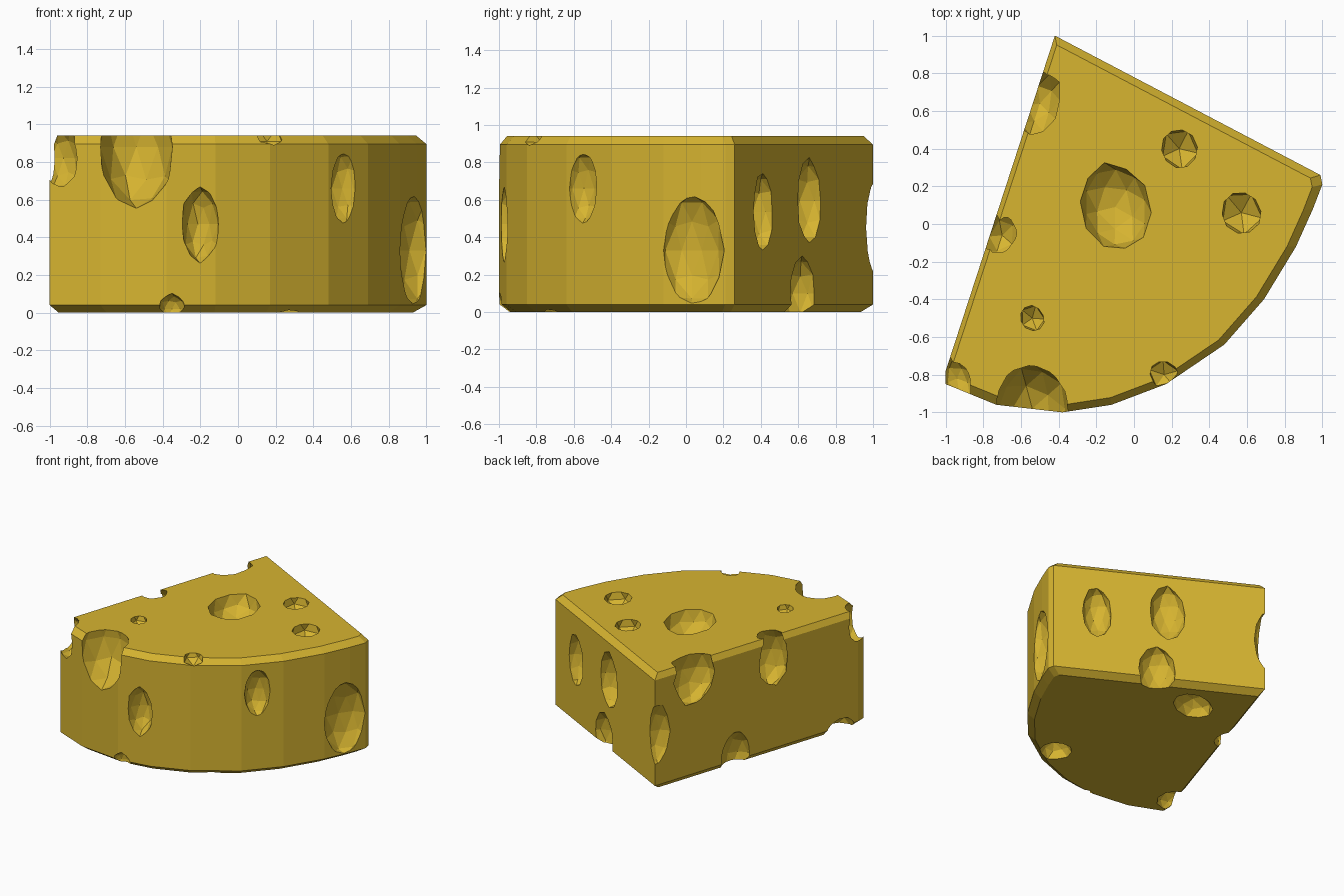
import bpy
import bmesh
import math
import random
from mathutils import Matrix, Vector

random.seed(4)

default_cube = bpy.data.objects.get("Cube")
if default_cube:
    bpy.data.objects.remove(default_cube, do_unlink=True)

# Single cheese colour
colour = (0.68, 0.46, 0.03, 1)
cheese = bpy.data.materials.new("cheese yellow")
cheese.use_nodes = True
cheese.diffuse_color = colour
shader = next(n for n in cheese.node_tree.nodes if n.type == "BSDF_PRINCIPLED")
shader.inputs["Base Color"].default_value = colour


def link_mesh(name, bm):
    """Turn a bmesh into a scene object with the cheese material."""
    bmesh.ops.recalc_face_normals(bm, faces=bm.faces)
    mesh = bpy.data.meshes.new(name)
    bm.to_mesh(mesh)
    bm.free()
    mesh.materials.append(cheese)
    obj = bpy.data.objects.new(name, mesh)
    bpy.context.scene.collection.objects.link(obj)
    return obj


def loft(name, outline, levels):
    """Stack scaled copies of an outline, each level being (height, scale)."""
    bm = bmesh.new()
    centre = Vector((-0.2, -0.1))
    rings = []
    for height, scale in levels:
        flat = [centre + (Vector(p) - centre) * scale for p in outline]
        rings.append([bm.verts.new((p.x, p.y, height)) for p in flat])
    count = len(outline)
    for low, high in zip(rings, rings[1:]):
        for i in range(count):
            j = (i + 1) % count
            bm.faces.new((low[i], low[j], high[j], high[i]))
    bm.faces.new(rings[0][::-1])
    bm.faces.new(rings[-1])
    return link_mesh(name, bm)


def carve(body, centre, radii, turn=0, detail=2):
    """Subtract one faceted, slightly irregular bubble from the body."""
    bm = bmesh.new()
    bmesh.ops.create_icosphere(bm, subdivisions=detail, radius=1)
    for v in bm.verts:
        v.co *= random.uniform(0.97, 1.06)
    place = (Matrix.Translation(centre)
             @ Matrix.Rotation(turn, 4, "Z")
             @ Matrix.Diagonal((*radii, 1)))
    bmesh.ops.transform(bm, matrix=place, verts=bm.verts)
    cutter = link_mesh("bubble cutter", bm)
    cutter.hide_render = True
    cut = body.modifiers.new("bubble", "BOOLEAN")
    cut.operation = "DIFFERENCE"
    cut.solver = "EXACT"
    cut.object = cutter
    bpy.ops.object.select_all(action="DESELECT")
    body.select_set(True)
    bpy.context.view_layer.objects.active = body
    bpy.ops.object.modifier_apply(modifier=cut.name)
    bpy.data.objects.remove(cutter, do_unlink=True)


# Wedge body: straight cut sides, curved rind, softened rims
outline = [
    (-0.42, 1), (-1, -0.78), (-1, -0.85), (-0.73, -0.96), (-0.38, -1),
    (-0.12, -0.96), (0.17, -0.85), (0.48, -0.64), (0.69, -0.4),
    (0.86, -0.12), (0.95, 0.08), (1, 0.21), (0.99, 0.26),
]
height = 0.94
wedge = loft("cheese_wedge", outline, [
    (0, 0.94), (0.04, 1), (height - 0.045, 1), (height, 0.955)])

# Bubbles opening on the top face
for x, y, width, length, depth in [
    (-0.1, 0.09, 0.18, 0.23, 0.17),
    (0.24, 0.4, 0.11, 0.12, 0.12),
    (0.57, 0.06, 0.12, 0.13, 0.12),
    (-0.54, -0.5, 0.07, 0.08, 0.08),
    (0.16, -0.8, 0.08, 0.09, 0.07),
]:
    carve(wedge, (x, y, height), (width, length, depth),
          turn=random.uniform(0, 1), detail=2 if width > 0.15 else 1)

# Bubbles on the back cut face
back_angle = math.atan2(-0.74, 1.41)
for x, y, z, width, tall in [
    (0.7, 0.41, 0.535, 0.11, 0.21),
    (0.23, 0.66, 0.595, 0.13, 0.22),
    (0.3, 0.62, 0.1, 0.14, 0.19),
]:
    carve(wedge, (x, y, z), (width, 0.12, tall), turn=back_angle)

# Bubbles on the side cut face, including the bite out of the tip
side_angle = math.atan2(1.78, 0.58)
for x, y, z, width, tall in [
    (-0.46, 1, 0.45, 0.13, 0.26),
    (-0.5, 0.64, 0.82, 0.19, 0.23),
    (-0.67, 0.3, 0.06, 0.13, 0.22),
    (-0.7, -0.06, 0.76, 0.16, 0.24),
    (-0.92, -0.64, 0, 0.14, 0.11),
]:
    carve(wedge, (x, y, z), (width, 0.12, tall), turn=side_angle)

# Bubbles on the curved rind
for x, y, z, width, deep, tall, turn in [
    (0.95, 0.03, 0.33, 0.18, 0.12, 0.29, 1.1),
    (0.57, -0.56, 0.66, 0.1, 0.1, 0.19, 0.8),
    (-0.2, -0.98, 0.47, 0.1, 0.13, 0.2, 0.1),
    (-0.54, -0.98, 0.88, 0.2, 0.24, 0.33, 0),
    (-0.94, -0.82, 0.82, 0.1, 0.13, 0.17, 0.4),
    (-0.35, -1, 0.02, 0.07, 0.08, 0.08, 0),
]:
    carve(wedge, (x, y, z), (width, deep, tall), turn=turn)

# Bubbles on the underside
for x, y, width, length in [
    (-0.13, 0.52, 0.18, 0.13),
    (0.22, -0.64, 0.12, 0.12),
]:
    carve(wedge, (x, y, 0), (width, length, 0.13), turn=0.4)

# Crisp facets everywhere
for face in wedge.data.polygons:
    face.use_smooth = False
